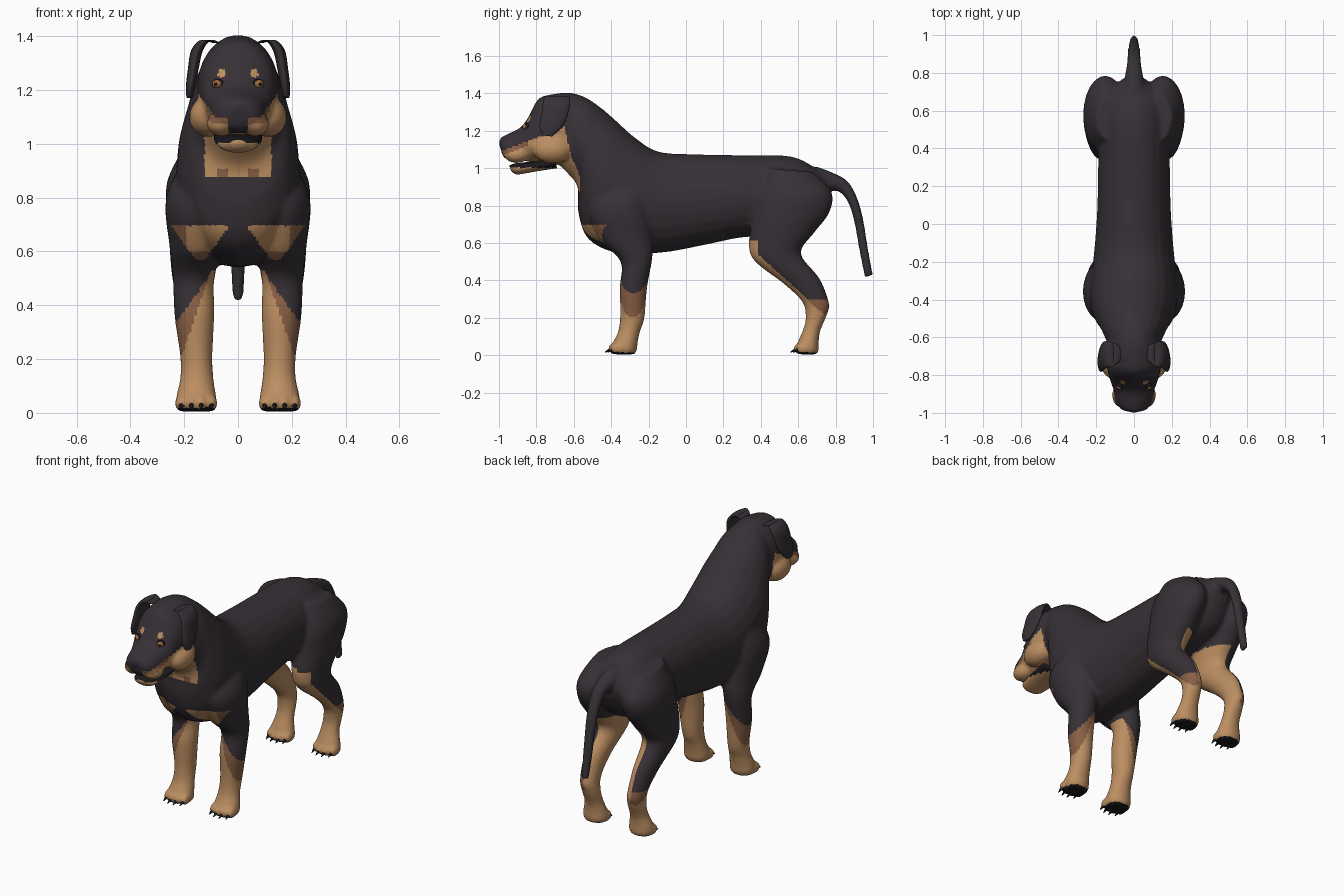
import bpy, bmesh, math
from mathutils import Matrix, Vector
from mathutils.bvhtree import BVHTree

cube = bpy.data.objects.get("Cube")
if cube:
    bpy.data.objects.remove(cube, do_unlink=True)


def material(name, rgb):
    mat = bpy.data.materials.new(name)
    mat.use_nodes = True
    mat.diffuse_color = (*rgb, 1)
    mat.node_tree.nodes["Principled BSDF"].inputs["Base Color"].default_value = (*rgb, 1)
    return mat


COAT, TAN, BROWN, BLACK, AMBER = range(5)
PALETTE = [
    material("dark coat", (.038, .030, .037)),
    material("tan fur", (.50, .27, .12)),
    material("brown fur", (.25, .115, .06)),
    material("claw black", (.010, .009, .011)),
    material("amber eye", (.36, .15, .05)),
]


def loft(bm, stations, side=1, sides=24, steps=6):
    """Skin elliptical rings; a station is two side-view points, half width and x offset."""
    pts = [Vector(s if len(s) == 6 else (*s, 0)) for s in stations]
    path = []
    for i in range(len(pts) - 1):
        p, q = pts[i], pts[i + 1]
        m0 = (q - pts[max(i - 1, 0)]) / 2
        m1 = (pts[min(i + 2, len(pts) - 1)] - p) / 2
        for k in range(steps):
            t = k / steps
            path.append(p + m0 * t + (3 * (q - p) - 2 * m0 - m1) * t ** 2
                        + (2 * (p - q) + m0 + m1) * t ** 3)
    path.append(pts[-1])
    rings = []
    for ya, za, yb, zb, w, x in path:
        ring = []
        for j in range(sides):
            a = math.tau * j / sides
            c, s = math.cos(a), math.sin(a)
            ring.append(bm.verts.new((side * x + w * c,
                                      (ya + yb) / 2 + s * (ya - yb) / 2,
                                      (za + zb) / 2 + s * (za - zb) / 2)))
        rings.append(ring)
    for r0, r1 in zip(rings, rings[1:]):
        for j in range(sides):
            k = (j + 1) % sides
            bm.faces.new((r0[j], r0[k], r1[k], r1[j]))
    bm.faces.new(rings[0])
    bm.faces.new(rings[-1])


def ball(bm, centre, radii):
    bmesh.ops.create_uvsphere(bm, u_segments=20, v_segments=12, radius=1,
                              matrix=Matrix.Translation(centre) @ Matrix.Diagonal((*radii, 1)))


def finish(name, bm, color=COAT, rule=None):
    bmesh.ops.recalc_face_normals(bm, faces=bm.faces)
    mesh = bpy.data.meshes.new(name)
    bm.to_mesh(mesh)
    bm.free()
    obj = bpy.data.objects.new(name, mesh)
    bpy.context.collection.objects.link(obj)
    paint(obj, rule or (lambda c, n: color))
    return obj


def paint(obj, rule):
    mesh = obj.data
    mesh.materials.clear()
    used = [rule(p.center, p.normal) for p in mesh.polygons]
    slots = sorted(set(used))
    for s in slots:
        mesh.materials.append(PALETTE[s])
    for p, u in zip(mesh.polygons, used):
        p.material_index = slots.index(u)
        p.use_smooth = True


# Side-view sections: upper/front point, lower/back point, half width, x offset
TORSO = [(.77, .94, .77, .84, .06), (.68, 1.01, .68, .70, .15), (.55, 1.065, .5, .64, .185),
         (.3, 1.07, .3, .63, .19), (.05, 1.075, .1, .59, .195), (-.15, 1.09, -.12, .55, .21),
         (-.28, 1.17, -.36, .545, .23), (-.38, 1.26, -.52, .62, .225),
         (-.45, 1.32, -.575, .76, .20), (-.53, 1.375, -.58, .9, .175),
         (-.6, 1.4, -.64, .98, .145), (-.66, 1.395, -.7, 1.04, .12)]
HEAD = [(-.55, 1.38, -.6, 1.08, .11), (-.62, 1.405, -.64, 1.02, .145), (-.72, 1.395, -.7, 1.02, .152),
        (-.79, 1.37, -.76, 1.03, .14), (-.845, 1.27, -.82, 1.03, .125), (-.89, 1.215, -.87, 1.04, .108),
        (-.95, 1.185, -.94, 1.04, .092), (-.985, 1.165, -.975, 1.06, .07), (-.996, 1.14, -.988, 1.09, .035)]
TAIL = [(.7, 1.01, .7, .87, .06), (.8, .97, .79, .88, .046), (.865, .93, .83, .865, .038),
        (.912, .85, .87, .81, .035), (.945, .74, .9, .71, .032), (.972, .58, .925, .57, .028),
        (1, .43, .955, .415, .02)]
FRONT_LEG = [(-.42, .95, -.2, .95, .07, .13), (-.52, .79, -.2, .8, .11, .158),
             (-.46, .62, -.18, .62, .1, .155), (-.35, .5, -.18, .52, .078, .165),
             (-.355, .36, -.208, .36, .074, .162), (-.352, .22, -.222, .2, .06, .155),
             (-.362, .13, -.245, .13, .062, .153), (-.39, .07, -.258, .07, .073, .155),
             (-.40, .03, -.262, .03, .076, .155), (-.385, .005, -.275, .005, .062, .155)]
HIND_LEG = [(.44, 1, .68, .98, .07, .13), (.38, .86, .78, .87, .112, .15),
            (.355, .72, .765, .76, .112, .155), (.335, .59, .69, .66, .095, .16),
            (.37, .5, .615, .545, .082, .165), (.525, .38, .715, .41, .062, .165),
            (.622, .285, .765, .28, .052, .16), (.64, .2, .755, .22, .052, .155),
            (.627, .14, .718, .13, .055, .153), (.6, .075, .71, .07, .071, .155),
            (.59, .03, .71, .03, .076, .155), (.6, .005, .7, .005, .062, .155)]
EAR = [(-.73, 1.375, -.64, 1.375, .015, .08), (-.755, 1.385, -.625, 1.385, .02, .12),
       (-.765, 1.345, -.62, 1.35, .022, .152), (-.775, 1.28, -.635, 1.28, .02, .166),
       (-.783, 1.22, -.665, 1.22, .018, .175), (-.765, 1.175, -.715, 1.17, .012, .18)]
JAW = [(-.7, 1.06, -.69, 1.0, .09), (-.8, 1.04, -.79, .985, .088), (-.88, 1.03, -.875, .97, .076),
       (-.92, 1.025, -.91, .968, .062), (-.945, 1.015, -.935, .985, .03)]
PAWS = {"front": -.385, "hind": .607}
TOES = (-1.5, -.5, .5, 1.5)


def toe_spot(side, y, toe):
    return Vector((side * .155 + toe * .037, y + .014 * abs(toe), .036))


def fur(c, n):
    """Choose the marking for a point on the body."""
    x, y, z = abs(c.x), c.y, c.z
    inward = n.x * c.x < 0
    if z < .03 and n.z < -.6:
        return BLACK
    # Front legs
    if z < .53 and -.5 < y < -.14:
        if z < max(.2, .24 + (.2 - x) * 2.9):
            return TAN
        return BROWN if z < .35 + (.22 - x) * 1.4 else COAT
    # Hind legs
    if y > .3 and z < .64 and y < .8:
        shin = .385 + max(0, .54 - z) * 1.1
        if z < .22 or y < shin and z < .61 and x > .06:
            return TAN
        if inward and x > .04 and x < .17:
            return TAN
        return BROWN if z < .3 else COAT
    # Chest spots
    if y < -.38 and .57 < z < .695 and abs(x - .14) < .02 + (z - .57) * .7:
        return BROWN if x > .19 or z < .6 else TAN
    # Throat bib
    if .88 < z < 1.04 and y < -.5 and (x < .125 or y < -.64):
        return BROWN if z < .905 and abs(x - .06) < .02 else TAN
    # Brow spots
    if y < -.74 and math.hypot(x - .06, z - 1.262) < .015:
        return TAN
    # Cheeks and muzzle
    line = 1.09 + (y + .99) * .38
    if 1.03 < z < line and y < -.65 + (1.22 - z) * .24:
        if y < -.93 and x < .035:
            return COAT
        return BROWN if y < -.84 and z > line - .025 else TAN
    return COAT


# Body: sections blended into one skin
bm = bmesh.new()
for part in (TORSO, HEAD, TAIL):
    loft(bm, part)
ball(bm, (0, -.962, 1.135), (.055, .038, .042))
for side in (-1, 1):
    loft(bm, FRONT_LEG, side)
    loft(bm, HIND_LEG, side)
    ball(bm, (side * .112, -.715, 1.1), (.07, .105, .075))
    ball(bm, (side * .062, -.905, 1.075), (.055, .07, .047))
    for y in PAWS.values():
        for toe in TOES:
            ball(bm, toe_spot(side, y, toe), (.024, .04, .032))
body = finish("body", bm)
remesh = body.modifiers.new("blend", 'REMESH')
remesh.mode = 'VOXEL'
remesh.voxel_size = .0105
relax = body.modifiers.new("relax", 'SMOOTH')
relax.factor = .5
relax.iterations = 6
graph = bpy.context.evaluated_depsgraph_get()
skin = bpy.data.meshes.new_from_object(body.evaluated_get(graph))
body.modifiers.clear()
body.data = skin
paint(body, fur)
surface = BVHTree.FromPolygons([v.co for v in skin.vertices], [p.vertices[:] for p in skin.polygons])

# Lower jaw with dark lips
bm = bmesh.new()
loft(bm, JAW)
finish("lower_jaw", bm, rule=lambda c, n: BLACK if c.z > 1.003 else TAN)

for side, label in ((1, "left"), (-1, "right")):
    # Drop ear
    bm = bmesh.new()
    loft(bm, EAR, side)
    finish(label + "_ear", bm)

    # Eye and pupil seated on the face
    hit = surface.ray_cast(Vector((side * .076, -2, 1.222)), Vector((0, 1, 0)))[0]
    seat = hit or Vector((side * .076, -.855, 1.222))
    for name, color, push, radius in (("eyelid", BLACK, -.006, .023), ("eye", AMBER, .001, .019),
                                      ("pupil", BLACK, .013, .009)):
        bm = bmesh.new()
        ball(bm, seat + Vector((side * push * .4, -push, 0)), (radius, radius, radius * .85))
        finish(label + "_" + name, bm, color)

    # Claws
    for paw, y in PAWS.items():
        bm = bmesh.new()
        for toe in TOES:
            spot = toe_spot(side, y, toe) + Vector((0, -.04, -.012))
            bmesh.ops.create_cone(bm, cap_ends=True, segments=10, radius1=.011, radius2=.002, depth=.036,
                                  matrix=Matrix.Translation(spot) @ Matrix.Rotation(math.radians(115), 4, 'X'))
        finish(label + "_" + paw + "_claws", bm, BLACK)
